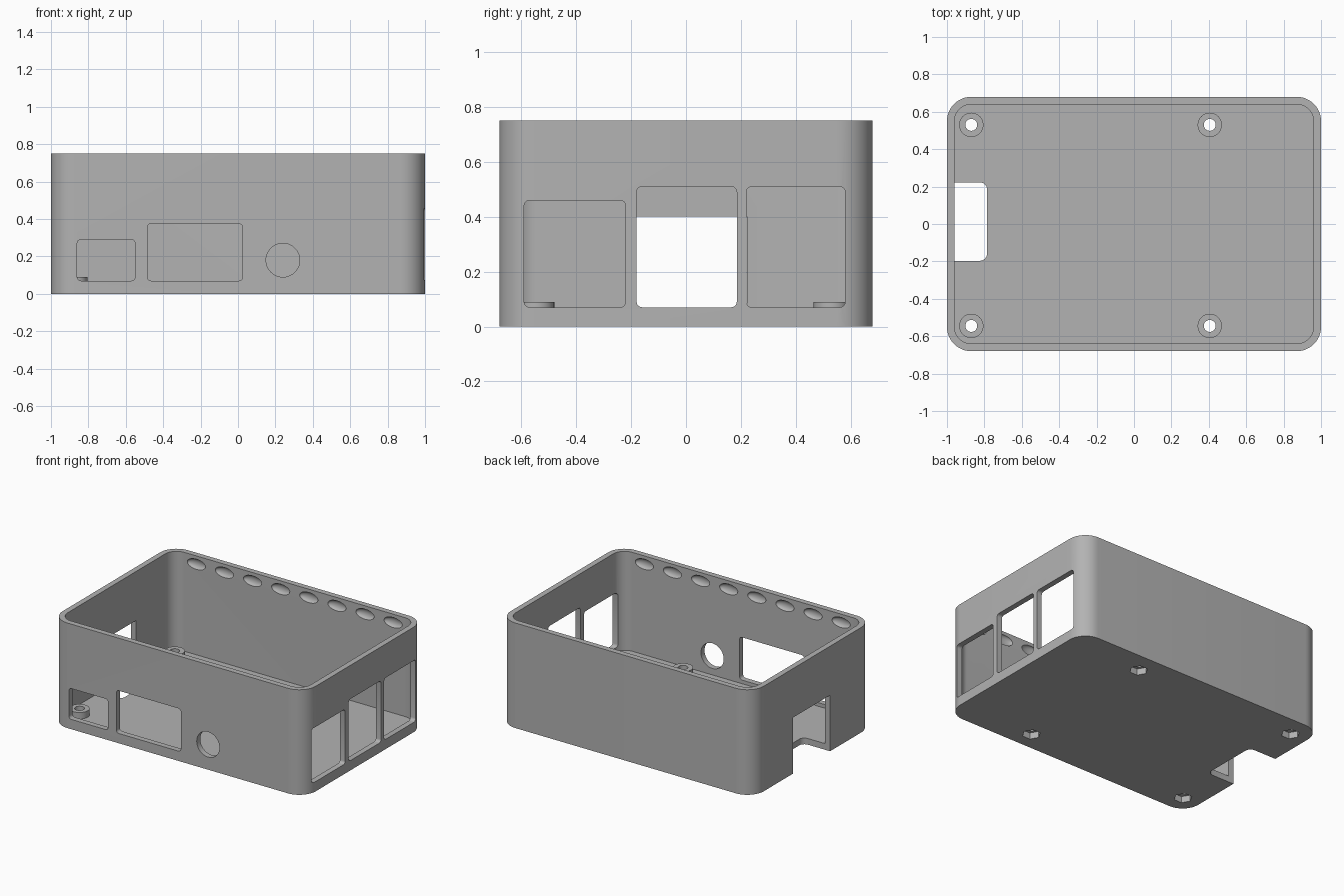
import bpy, bmesh, math
from mathutils import Matrix, Vector

cube = bpy.data.objects.get("Cube")
if cube:
    bpy.data.objects.remove(cube, do_unlink=True)

LENGTH, WIDTH, HEIGHT = 2.0, 1.36, 0.75
WALL, FLOOR, POST_TOP = 0.04, 0.044, 0.09
POSTS = [(x, y) for x in (-0.87, 0.405) for y in (-0.545, 0.53)]

grey = bpy.data.materials.new("plain grey")
grey.use_nodes = True
grey.diffuse_color = (0.45, 0.45, 0.45, 1)
grey.node_tree.nodes["Principled BSDF"].inputs["Base Color"].default_value = grey.diffuse_color


def rounded(u0, u1, v0, v1, r, steps):
    """Outline of a rectangle with rounded corners."""
    corners = [(u1 - r, v1 - r), (u0 + r, v1 - r), (u0 + r, v0 + r), (u1 - r, v0 + r)]
    pts = []
    for i, (cu, cv) in enumerate(corners):
        for k in range(steps + 1):
            a = math.pi / 2 * (i + k / steps)
            pts.append((cu + r * math.cos(a), cv + r * math.sin(a)))
    return pts


def ring(u, v, r, sides):
    angles = [2 * math.pi * i / sides for i in range(sides)]
    return [(u + r * math.cos(a), v + r * math.sin(a)) for a in angles]


def prism(bm, outline, axis, low, high):
    """Extrude an outline along x, y or z."""
    place = {"x": lambda u, v, d: (d, u, v),
             "y": lambda u, v, d: (u, d, v),
             "z": lambda u, v, d: (u, v, d)}[axis]
    a, b = [[bm.verts.new(place(u, v, d)) for u, v in outline] for d in (low, high)]
    faces = [bm.faces.new(a), bm.faces.new(b)]
    n = len(a)
    for i in range(n):
        j = (i + 1) % n
        faces.append(bm.faces.new((a[i], a[j], b[j], b[i])))
    bmesh.ops.recalc_face_normals(bm, faces=faces)


def finish(bm, name):
    mesh = bpy.data.meshes.new(name)
    bm.to_mesh(mesh)
    bm.free()
    mesh.materials.append(grey)
    obj = bpy.data.objects.new(name, mesh)
    bpy.context.collection.objects.link(obj)
    return obj


def combine(target, bm, operation):
    """Apply one boolean and remove its helper."""
    helper = finish(bm, "helper")
    helper.hide_render = True
    mod = target.modifiers.new("boolean", "BOOLEAN")
    mod.operation, mod.solver, mod.object = operation, "EXACT", helper
    bpy.context.view_layer.objects.active = target
    bpy.ops.object.modifier_apply(modifier=mod.name)
    bpy.data.objects.remove(helper, do_unlink=True)


# Outer block with rounded upright corners
bm = bmesh.new()
x, y = LENGTH / 2, WIDTH / 2
prism(bm, rounded(-x, x, -y, y, 0.13, 12), "z", 0, HEIGHT)
case = finish(bm, "open_case")

# Hollow interior
bm = bmesh.new()
x, y = x - WALL, y - WALL
prism(bm, rounded(-x, x, -y, y, 0.09, 12), "z", FLOOR, HEIGHT + 0.1)
combine(case, bm, "DIFFERENCE")

# Mounting posts
bm = bmesh.new()
for px, py in POSTS:
    prism(bm, ring(px, py, 0.065, 32), "z", FLOOR / 2, POST_TOP)
combine(case, bm, "UNION")

# Screw holes
bm = bmesh.new()
for px, py in POSTS:
    prism(bm, ring(px, py, 0.032, 24), "z", -0.1, POST_TOP + 0.1)
combine(case, bm, "DIFFERENCE")

# Six-sided nut pockets underneath
bm = bmesh.new()
for px, py in POSTS:
    prism(bm, ring(px, py, 0.06, 6), "z", -0.1, 0.045)
combine(case, bm, "DIFFERENCE")

# Port openings in the front and the left side, and the card notch
bm = bmesh.new()
for u0, u1, top in ((-0.86, -0.55, 0.29), (-0.485, 0.025, 0.375)):
    prism(bm, rounded(u0, u1, 0.07, top, 0.02, 4), "y", -0.8, -0.63)
prism(bm, ring(0.24, 0.18, 0.09, 40), "y", -0.8, -0.63)
for u0, u1, top in ((-0.59, -0.22, 0.46), (-0.18, 0.185, 0.51), (0.22, 0.58, 0.51)):
    prism(bm, rounded(u0, u1, 0.07, top, 0.02, 4), "x", 0.93, 1.1)
prism(bm, rounded(-1.2, -0.785, -0.197, 0.223, 0.04, 6), "z", -0.1, 0.4)
combine(case, bm, "DIFFERENCE")

# Oval snap dimples along both long inner walls
bm = bmesh.new()
for side in (-1, 1):
    for i in range(8):
        spot = Vector(((i - 3.5) * 0.222, side * y, 0.69))
        size = Matrix.Diagonal((0.072, 0.024, 0.036, 1))
        bmesh.ops.create_uvsphere(bm, u_segments=24, v_segments=16, radius=1,
                                  matrix=Matrix.Translation(spot) @ size)
combine(case, bm, "DIFFERENCE")

# Smooth the curves and keep the edges crisp
bpy.ops.object.select_all(action="DESELECT")
case.select_set(True)
bpy.context.view_layer.objects.active = case
bpy.ops.object.shade_smooth_by_angle(angle=math.radians(30))
